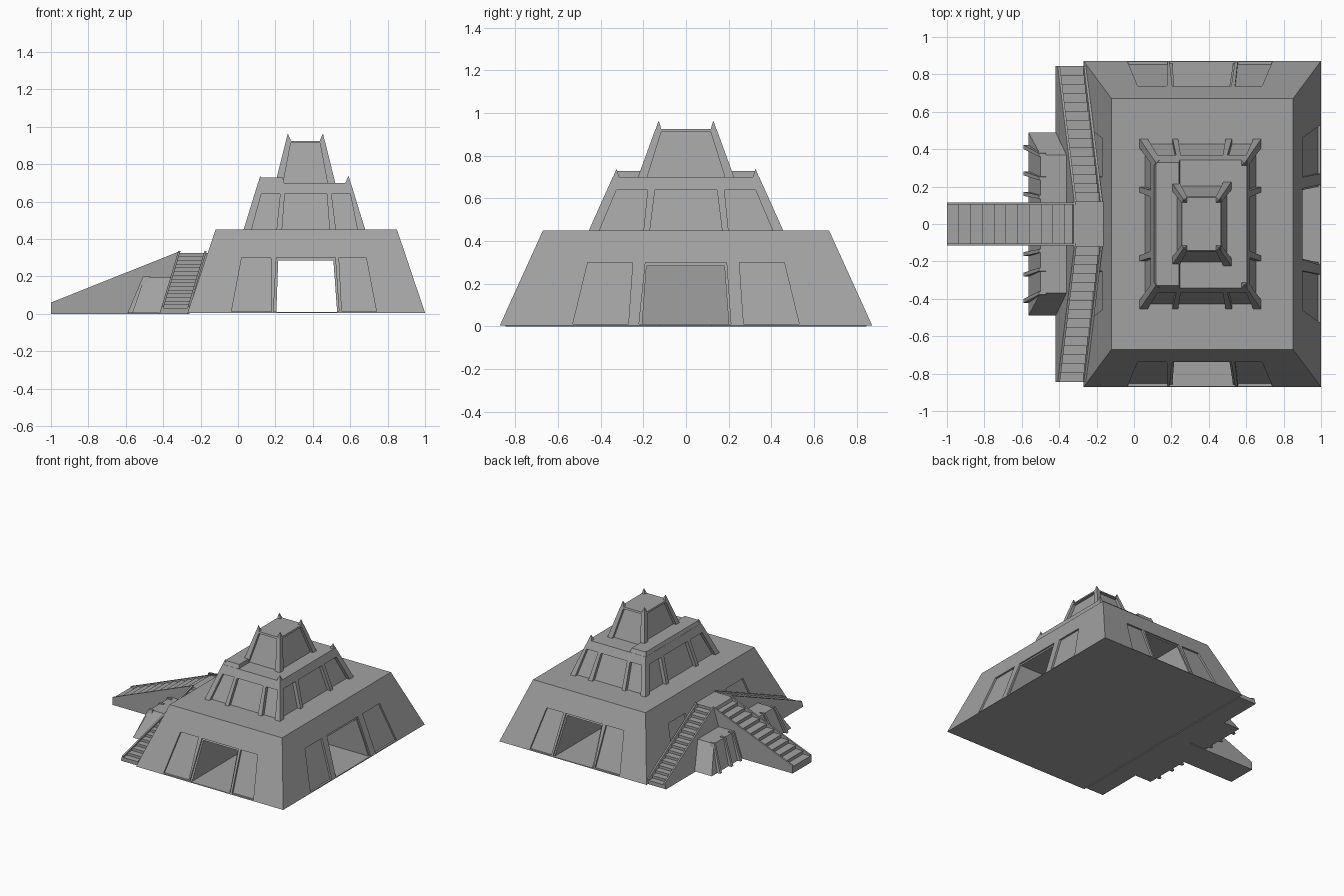
import bpy
import bmesh

if "Cube" in bpy.data.objects:
    bpy.data.objects.remove(bpy.data.objects["Cube"], do_unlink=True)

stone = bpy.data.materials.new("grey_stone")
stone.use_nodes = True
stone.diffuse_color = (0.36, 0.36, 0.36, 1)
stone.node_tree.nodes["Principled BSDF"].inputs["Base Color"].default_value = (0.36, 0.36, 0.36, 1)


def loft(name, ring_a, ring_b):
    """Closed solid between two matching rings of points."""
    bm = bmesh.new()
    a = [bm.verts.new(p) for p in ring_a]
    b = [bm.verts.new(p) for p in ring_b]
    n = len(a)
    bm.faces.new(a)
    bm.faces.new(b)
    for i in range(n):
        j = (i + 1) % n
        bm.faces.new((a[i], a[j], b[j], b[i]))
    bmesh.ops.recalc_face_normals(bm, faces=bm.faces)
    mesh = bpy.data.meshes.new(name)
    bm.to_mesh(mesh)
    bm.free()
    mesh.materials.append(stone)
    ob = bpy.data.objects.new(name, mesh)
    bpy.context.collection.objects.link(ob)
    return ob


def rect(x0, x1, y0, y1, z):
    return [(x0, y0, z), (x1, y0, z), (x1, y1, z), (x0, y1, z)]


def prism(name, profile, b0, b1, place):
    """Extrude an (a, z) profile from b0 to b1 through a placing function."""
    return loft(name, [place(a, b0, z) for a, z in profile],
                [place(a, b1, z) for a, z in profile])


def along_x(a, b, z):
    return (a, b, z)


def along_y(a, b, z):
    return (b, a, z)


def cut(ob, cutter):
    cutter.hide_render = True
    mod = ob.modifiers.new("cut", "BOOLEAN")
    mod.operation = "DIFFERENCE"
    mod.solver = "EXACT"
    mod.object = cutter
    bpy.context.view_layer.objects.active = ob
    bpy.ops.object.modifier_apply(modifier=mod.name)
    bpy.data.objects.remove(cutter, do_unlink=True)


class Tier:
    """Sloped storey whose four faces can take recessed panels."""

    def __init__(self, name, cx, z0, z1, low, high):
        self.cx, self.z0, self.z1, self.low, self.high = cx, z0, z1, low, high
        self.ob = loft(name, self.ring(z0), self.ring(z1))

    def half(self, z):
        t = (z - self.z0) / (self.z1 - self.z0)
        return [l + (h - l) * t for l, h in zip(self.low, self.high)]

    def ring(self, z):
        hx, hy = self.half(z)
        return rect(self.cx - hx, self.cx + hx, -hy, hy, z)

    def panel(self, axis, sign, low, high, z0, z1, depth):
        quad = [(low[0], z0), (low[1], z0), (high[1], z1), (high[0], z1)]

        def ring(offset):
            pts = []
            for u, z in quad:
                d = sign * (self.half(z)[axis] + offset)
                pts.append((self.cx + d, u, z) if axis == 0 else (u, d, z))
            return pts
        cut(self.ob, loft("panel_cutter", ring(-depth), ring(0.05)))

    def horns(self, name, size, rise):
        hx, hy = self.half(self.z1)
        tx, ty = self.half(self.z1 + rise)
        for sx in (-1, 1):
            for sy in (-1, 1):
                x, y = self.cx + sx * hx, sy * hy
                tipx, tipy = self.cx + sx * tx, sy * ty
                e = 0.003
                loft(name,
                     rect(x, x - sx * size, y, y - sy * size, self.z1 - e),
                     rect(tipx, tipx - sx * e, tipy, tipy - sy * e, self.z1 + rise))


# Great lower storey
base = Tier("lower_storey", 0.365, 0.005, 0.45, (0.635, 0.872), (0.485, 0.67))
FLOOR = 0.012
for s in (-1, 1):
    base.panel(1, s, (-0.035, 0.18), (0.02, 0.175), FLOOR, 0.3, 0.015)
    base.panel(1, s, (0.555, 0.74), (0.54, 0.685), FLOOR, 0.3, 0.015)
    base.panel(1, s, (0.19, 0.54), (0.205, 0.52), FLOOR, 0.3, 0.012)
    for side in (-1, 1):
        base.panel(0, side, (s * 0.27, s * 0.53), (s * 0.25, s * 0.46), FLOOR, 0.3, 0.015)
base.panel(0, 1, (-0.22, 0.21), (-0.19, 0.19), FLOOR, 0.3, 0.012)

# Passages through the lower storey
cut(base.ob, prism("long_passage", [(0.205, 0.01), (0.53, 0.01), (0.51, 0.285), (0.215, 0.285)],
                   -1, 1, along_x))
cut(base.ob, prism("side_passage", [(-0.205, 0.011), (0.2, 0.011), (0.18, 0.283), (-0.185, 0.283)],
                   0.4, 1.1, along_y))

# Middle storey with framed recesses
middle = Tier("middle_storey", 0.355, 0.45, 0.7, (0.325, 0.455), (0.248, 0.343))
for s in (-1, 1):
    middle.panel(1, s, (0.07, 0.205), (0.125, 0.225), 0.44, 0.64, 0.028)
    middle.panel(1, s, (0.235, 0.49), (0.25, 0.475), 0.44, 0.64, 0.028)
    middle.panel(1, s, (0.525, 0.64), (0.5, 0.6), 0.44, 0.64, 0.028)
    for side in (-1, 1):
        middle.panel(0, s, (side * 0.2, side * 0.41), (side * 0.18, side * 0.325), 0.44, 0.64, 0.028)
    middle.panel(0, s, (-0.17, 0.17), (-0.145, 0.145), 0.44, 0.64, 0.028)
middle.horns("middle_horn", 0.03, 0.035)
loft("roof_step", rect(0.108, 0.245, -0.342, 0.342, 0.699),
     rect(0.118, 0.24, -0.328, 0.328, 0.728))

# Top tower
tower = Tier("top_tower", 0.36, 0.7, 0.925, (0.16, 0.225), (0.104, 0.143))
for s in (-1, 1):
    tower.panel(1, s, (0.24, 0.48), (0.282, 0.438), 0.69, 0.912, 0.022)
    tower.panel(0, s, (-0.185, 0.185), (-0.115, 0.115), 0.69, 0.912, 0.022)
tower.horns("tower_horn", 0.028, 0.036)


def stair(name, start, end, count, b0, b1, place):
    """Solid flight of steps between two side rails."""
    (a0, z0), (a1, z1) = start, end
    da, dz = (a1 - a0) / count, (z1 - z0) / count
    steps = [(a0, 0)]
    for k in range(count):
        z = z0 + dz * (k + 0.5) - 0.02
        steps += [(a0 + da * k, z), (a0 + da * (k + 1), z)]
    steps.append((a1, 0))
    rail = 0.012
    prism(name + "_steps", steps, b0 + rail, b1 - rail, place)
    wall = [(a0, 0), (a0, z0), (a1, z1), (a1, 0)]
    prism(name + "_rail", wall, b0, b0 + rail, place)
    prism(name + "_rail", wall, b1 - rail, b1, place)


# Straight stair, and two flights leaning on the wall
stair("straight_stair", (-1, 0.06), (-0.31, 0.335), 11, -0.115, 0.115, along_x)


def leaning(sign):
    return lambda a, b, z: (b + 0.3 * z, sign * a, z)


for s, side in ((-1, "front"), (1, "back")):
    stair(side + "_stair", (0.845, 0.04), (0.12, 0.335), 15, -0.42, -0.268, leaning(s))
prism("stair_landing", [(-0.12, 0), (0.12, 0), (0.12, 0.325), (-0.12, 0.325)],
      -0.42, -0.26, leaning(1))

# Buttress block below the landing, with fins
loft("stair_block", rect(-0.565, -0.25, -0.49, 0.49, 0.005),
     rect(-0.5, -0.25, -0.37, 0.37, 0.195))
for s in (-1, 1):
    for y in (0.4, 0.26, 0.15):
        loft("block_fin", rect(-0.59, -0.5, s * y, s * (y + 0.022), 0.005),
             rect(-0.508, -0.47, s * y * 0.9, s * (y * 0.9 + 0.018), 0.2))
